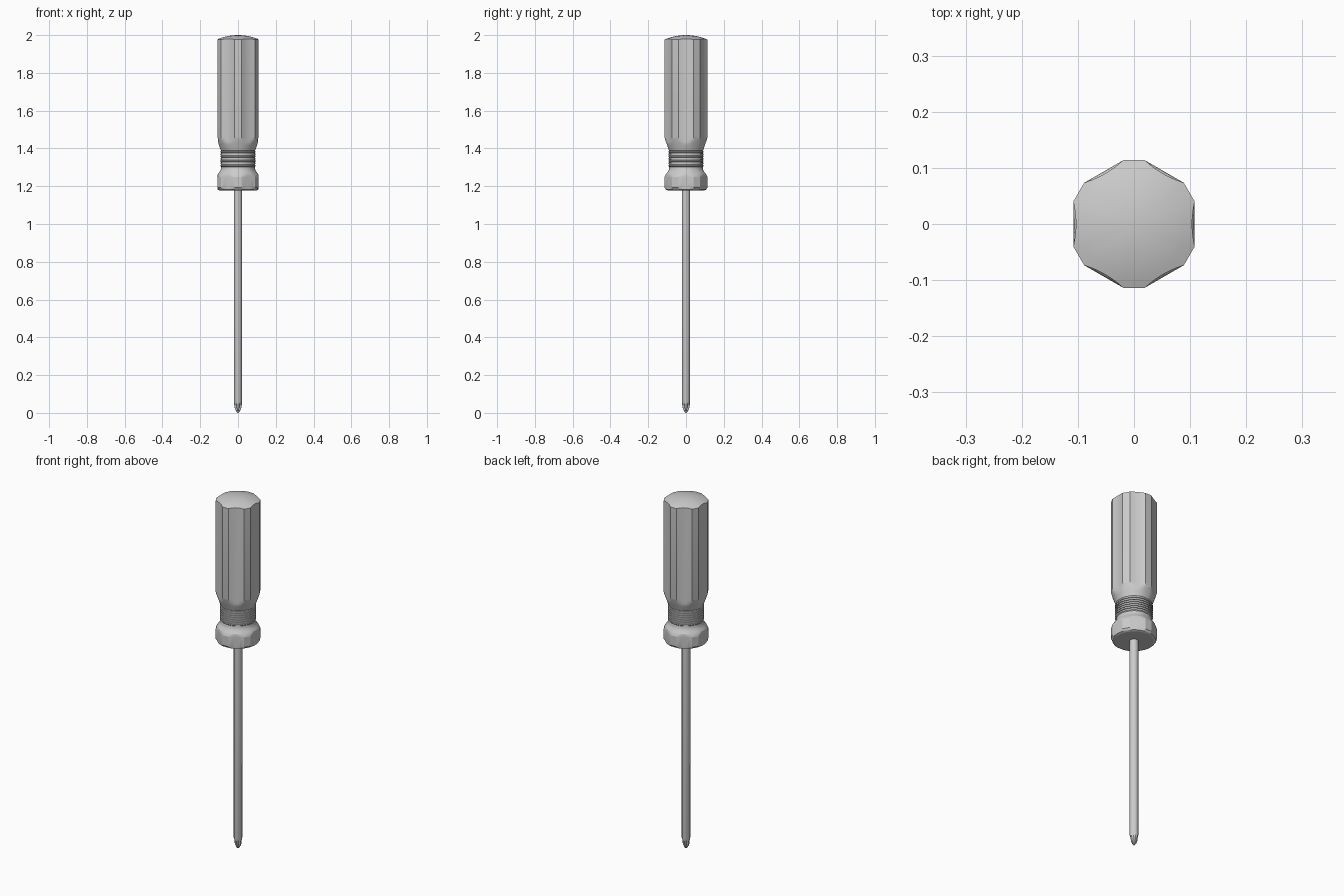
import bpy, bmesh
from math import sin, cos, radians, sqrt, pi

if "Cube" in bpy.data.objects:
    bpy.data.objects.remove(bpy.data.objects["Cube"])


def loft(name, rings, angle=20):
    """Skin a stack of equal-length point rings, cap both ends."""
    bm = bmesh.new()
    vs = [[bm.verts.new(p) for p in ring] for ring in rings]
    n = len(vs[0])
    for a, b in zip(vs, vs[1:]):
        for i in range(n):
            j = (i + 1) % n
            bm.faces.new((a[i], a[j], b[j], b[i]))
    bm.faces.new(vs[0][::-1])
    bm.faces.new(vs[-1])
    me = bpy.data.meshes.new(name)
    bm.to_mesh(me)
    bm.free()
    ob = bpy.data.objects.new(name, me)
    bpy.context.collection.objects.link(ob)
    bpy.ops.object.select_all(action='DESELECT')
    ob.select_set(True)
    bpy.context.view_layer.objects.active = ob
    bpy.ops.object.shade_smooth_by_angle(angle=radians(angle))
    return ob


# Six-lobed grip section: angle offset, hollow flute radius, flat collar radius
section = []
for k in range(6):
    for off in (-20.5, -12.5, -4.5, 4.5, 12.5, 20.5):
        t = radians(off)
        flute = (0.1035 + 0.0045 * (off / 20.5) ** 2) / cos(t)
        flat = 0.108 / cos(t)
        section.append((radians(60 * k) + t, flute, flat))


def grip_ring(r, z):
    pts = []
    for a, flute, flat in section:
        m = min(r, flat if z < 1.3 else flute)
        pts.append((m * cos(a), m * sin(a), z))
    return pts


# Handle profile: collar, flare, ribbed neck, taper
profile = [(0.098, 1.178), (0.108, 1.182), (0.1155, 1.192), (0.1155, 1.248),
           (0.112, 1.256), (0.107, 1.264), (0.101, 1.272), (0.095, 1.281),
           (0.091, 1.290), (0.090, 1.302)]
for i in range(7):
    z = 1.306 + i * 0.012
    profile += [(0.094, z), (0.094, z + 0.007), (0.090, z + 0.008), (0.090, z + 0.011)]
for i in range(9):
    profile.append((0.092 + 0.0245 * i / 8, 1.391 + 0.069 * i / 8))
rings = [grip_ring(r, z) for r, z in profile]


# Domed end: every point sits on a spherical cap, so the rim follows the flutes
def cap_z(r):
    R = 0.29
    return 2.0 - R + sqrt(R * R - r * r)


edge = grip_ring(0.1165, 1.9)
for s in (1, 0.85, 0.7, 0.5, 0.3, 0.1):
    rings.append([(x * s, y * s, cap_z(s * sqrt(x * x + y * y))) for x, y, _ in edge])
loft("handle", rings)

# Shaft with a cross-shaped tip: notches deepen on the diagonals
shaft = []
N = 24
for r, notch, z in ((0.002, 0.9, 0.0), (0.008, 0.6, 0.006), (0.016, 0.5, 0.020),
                    (0.019, 0.55, 0.032), (0.0205, 0.8, 0.048), (0.022, 1, 0.060),
                    (0.022, 1, 1.20)):
    ring = []
    for i in range(N):
        a = 2 * pi * i / N
        depth = max(0, 1 - abs((i % 6) - 3) / 2)
        m = r * (1 - (1 - notch) * depth)
        ring.append((m * cos(a), m * sin(a), z))
    shaft.append(ring)
loft("shaft", shaft, 25)
